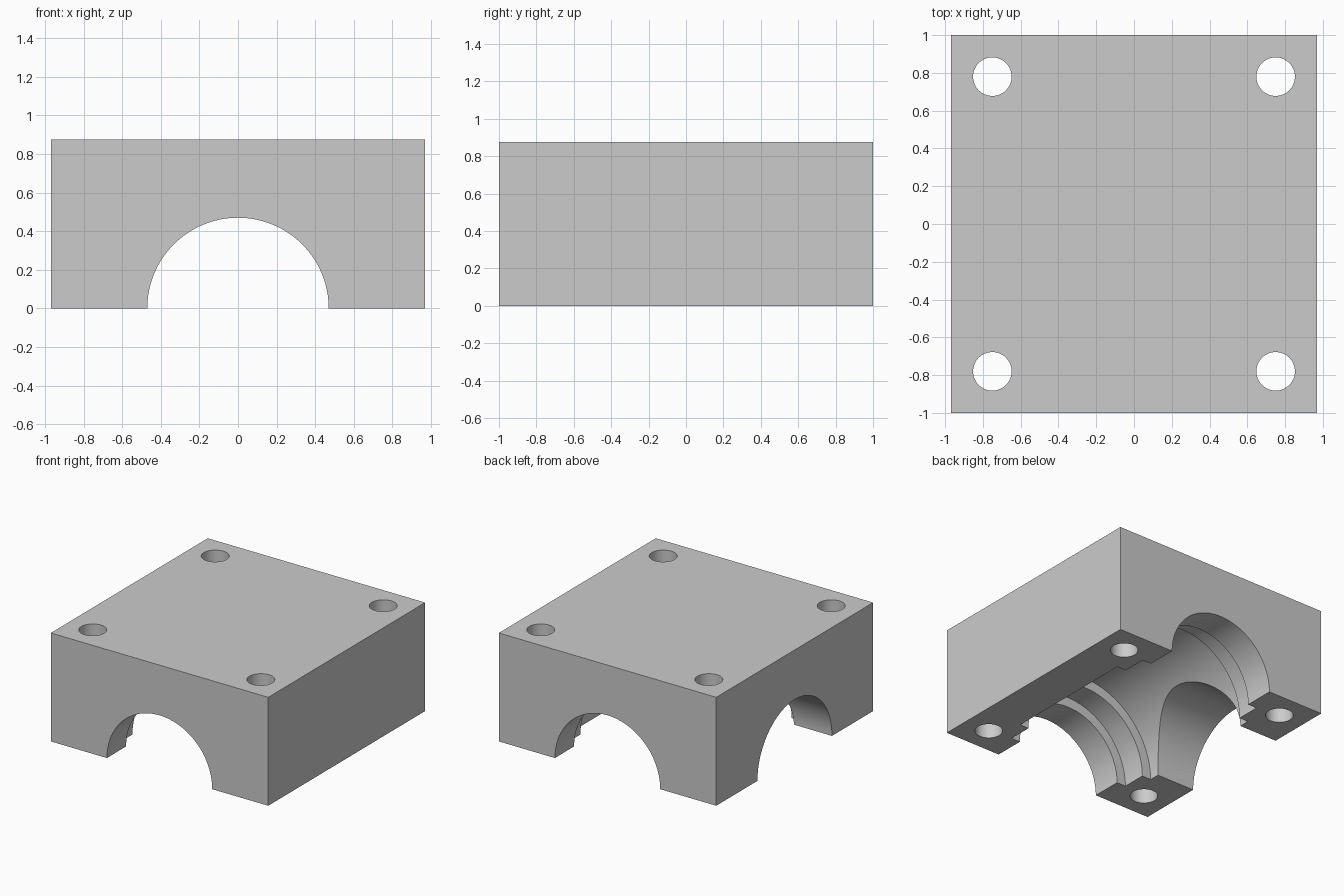
import bpy
from math import pi

cube = bpy.data.objects.get("Cube")
if cube:
    bpy.data.objects.remove(cube, do_unlink=True)

WIDTH, DEPTH, HEIGHT = 1.94, 2.0, 0.875

# Grey material
grey = bpy.data.materials.new("plain grey")
grey.use_nodes = True
colour = (0.6, 0.6, 0.6, 1)
grey.diffuse_color = colour
grey.node_tree.nodes["Principled BSDF"].inputs["Base Color"].default_value = colour

# Solid block
bpy.ops.mesh.primitive_cube_add(size=1, location=(0, 0, HEIGHT / 2))
block = bpy.context.object
block.name = "housing_block"
block.scale = (WIDTH, DEPTH, HEIGHT)
bpy.ops.object.transform_apply(location=True, rotation=True, scale=True)
block.data.materials.append(grey)


def cut_cylinder(radius, length, location, rotation=(0, 0, 0), sides=128):
    """Subtract a cylinder from the block."""
    bpy.ops.mesh.primitive_cylinder_add(vertices=sides, radius=radius, depth=length,
                                        location=location, rotation=rotation)
    cutter = bpy.context.object
    cutter.name = "hole_cutter"
    cutter.hide_render = True
    bpy.ops.object.transform_apply(location=True, rotation=True, scale=True)
    cutter.data.materials.append(grey)
    bpy.context.view_layer.objects.active = block
    mod = block.modifiers.new("cut", 'BOOLEAN')
    mod.operation = 'DIFFERENCE'
    mod.solver = 'EXACT'
    mod.object = cutter
    bpy.ops.object.modifier_apply(modifier=mod.name)
    bpy.data.objects.remove(cutter, do_unlink=True)


# Stepped bore from front to back, widest in the middle
for radius, half_length in ((0.47, 1.2), (0.55, 0.755), (0.63, 0.56)):
    cut_cylinder(radius, 2 * half_length, (0, 0, 0), (pi / 2, 0, 0))

# Side port through the -x wall only
cut_cylinder(0.475, 1.2, (-0.6, 0, 0), (0, pi / 2, 0))

# Four bolt holes
for x in (-0.75, 0.75):
    for y in (-0.78, 0.78):
        cut_cylinder(0.102, 2 * HEIGHT, (x, y, HEIGHT / 2), sides=64)

# Smooth bores with crisp edges
bpy.ops.object.select_all(action='DESELECT')
block.select_set(True)
bpy.context.view_layer.objects.active = block
bpy.ops.object.shade_smooth_by_angle(angle=pi / 6)
